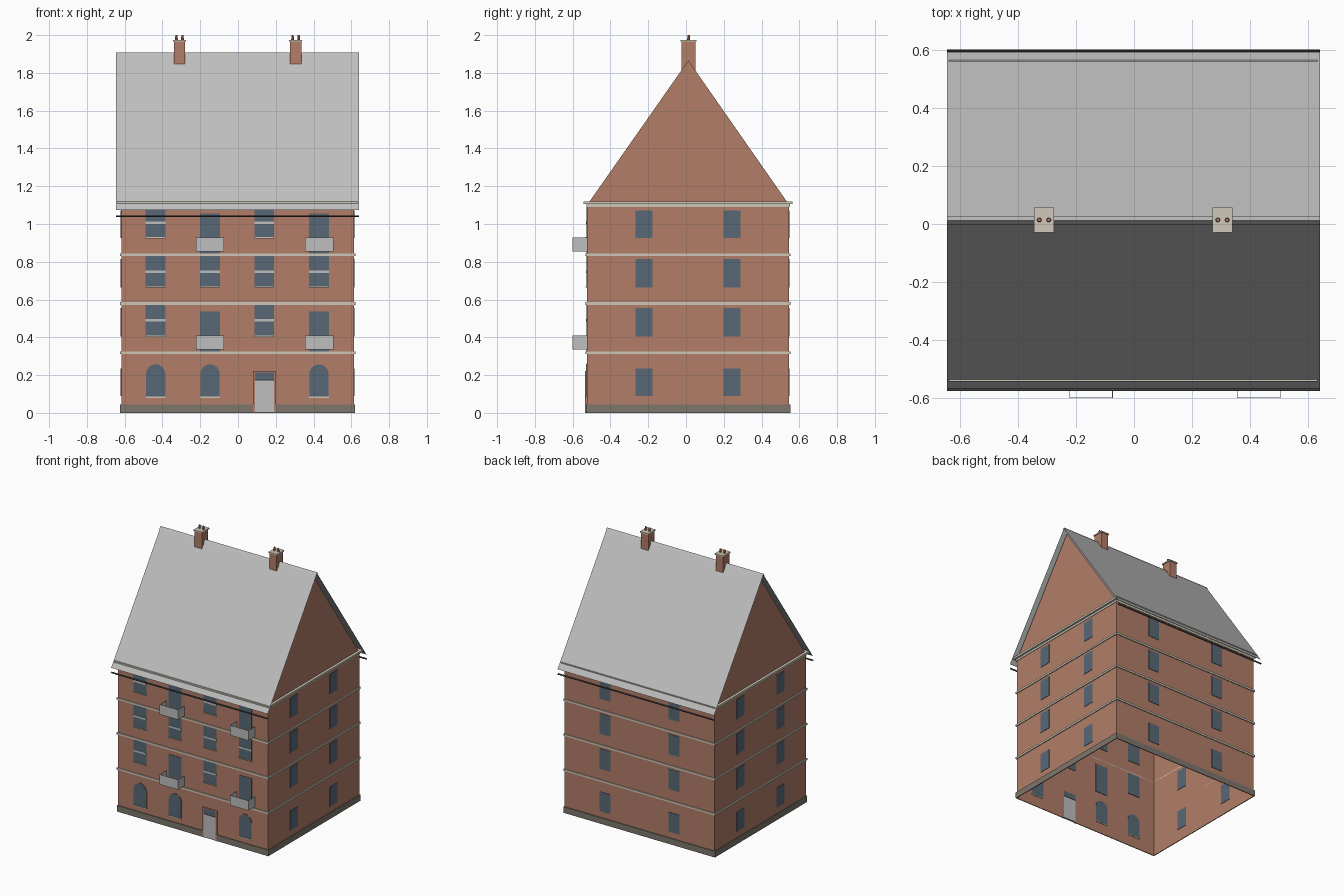
import bpy, bmesh, math
from mathutils import Matrix

if "Cube" in bpy.data.objects:
    bpy.data.objects.remove(bpy.data.objects["Cube"])

CX, CY = -0.002, 0.011          # centre of the walls
HX, HY = 0.616, 0.535           # half size of the walls
X0, X1, Y0, Y1 = CX - HX, CX + HX, CY - HY, CY + HY


def material(name, rgb):
    m = bpy.data.materials.new(name)
    m.diffuse_color = (*rgb, 1)
    m.use_nodes = True
    m.node_tree.nodes["Principled BSDF"].inputs["Base Color"].default_value = m.diffuse_color
    return m


BRICK = material("brick", (0.445, 0.205, 0.138))
SLATE = material("light grey", (0.52, 0.52, 0.52))
GLASS = material("blue grey glass", (0.098, 0.138, 0.181))
CREAM = material("cream stone", (0.62, 0.58, 0.48))
STONE = material("dark stone", (0.205, 0.181, 0.15))
DARK = material("dark metal", (0.04, 0.04, 0.04))


def finish(name, bm, mat, recalc=True):
    if recalc:
        bmesh.ops.recalc_face_normals(bm, faces=bm.faces)
    me = bpy.data.meshes.new(name)
    bm.to_mesh(me)
    bm.free()
    me.materials.append(mat)
    ob = bpy.data.objects.new(name, me)
    bpy.context.collection.objects.link(ob)
    return ob


def boxes(name, mat, items):
    """Boxes given as (x0, x1, y0, y1, z0, z1) joined in one object."""
    bm = bmesh.new()
    for a, b, c, d, e, f in items:
        mtx = Matrix.Translation(((a + b) / 2, (c + d) / 2, (e + f) / 2)) @ Matrix.Diagonal((b - a, d - c, f - e, 1))
        bmesh.ops.create_cube(bm, size=1, matrix=mtx)
    return finish(name, bm, mat)


def ring(name, mat, z0, z1, out, inner=0.0):
    """Band running round the four walls."""
    bm = bmesh.new()
    loops = []
    for grow, z in ((out, z0), (out, z1), (-inner, z1), (-inner, z0)):
        loops.append([bm.verts.new((CX + sx * (HX + grow), CY + sy * (HY + grow), z))
                      for sx, sy in ((-1, -1), (1, -1), (1, 1), (-1, 1))])
    for i in range(4):
        p, q = loops[i], loops[(i + 1) % 4]
        for k in range(4):
            n = (k + 1) % 4
            bm.faces.new((p[k], p[n], q[n], q[k]))
    return finish(name, bm, mat)


def sheet(name, mat, profile, x0, x1):
    """Open (y, z) profile stretched along x."""
    bm = bmesh.new()
    rows = [(bm.verts.new((x0, y, z)), bm.verts.new((x1, y, z))) for y, z in profile]
    for (a, b), (c, d) in zip(rows, rows[1:]):
        bm.faces.new((a, b, d, c))
    return finish(name, bm, mat, recalc=False)


def prism(name, mat, outline, y0, y1):
    """Closed (x, z) outline extruded along y."""
    bm = bmesh.new()
    face = bm.faces.new([bm.verts.new((x, y0, z)) for x, z in outline])
    ext = bmesh.ops.extrude_face_region(bm, geom=[face], use_keep_orig=True)
    bmesh.ops.translate(bm, vec=(0, y1 - y0, 0),
                        verts=[v for v in ext["geom"] if isinstance(v, bmesh.types.BMVert)])
    return finish(name, bm, mat)


# Walls: a sheet shell, open below
bm = bmesh.new()
corners = ((X0, Y0), (X1, Y0), (X1, Y1), (X0, Y1))
low = [bm.verts.new((x, y, 0)) for x, y in corners]
high = [bm.verts.new((x, y, 1.11)) for x, y in corners]
for k in range(4):
    n = (k + 1) % 4
    bm.faces.new((low[k], low[n], high[n], high[k]))
finish("walls", bm, BRICK, recalc=False)

# Gables
for side, x in (("left", X0), ("right", X1)):
    bm = bmesh.new()
    tri = [bm.verts.new((x, y, z)) for y, z in ((-0.517, 1.11), (0.54, 1.11), (0.0125, 1.866))]
    bm.faces.new(tri if side == "right" else tri[::-1])
    finish(side + "_gable", bm, BRICK, recalc=False)

# Plinth, floor bands and cornice
ring("plinth", STONE, 0, 0.045, 0.006)
for i, z in enumerate((0.311, 0.572, 0.831)):
    ring("floor_band_%d" % (i + 1), CREAM, z, z + 0.014, 0.007)
ring("cornice_lower", CREAM, 1.09, 1.106, 0.004)
ring("cornice_upper", CREAM, 1.105, 1.12, 0.019, 0.03)

# Roof, ridge cap and gutters
RX0, RX1 = -0.645, 0.641
sheet("roof", SLATE, ((-0.567, 1.075), (0.0125, 1.9), (0.592, 1.075)), RX0, RX1)
sheet("ridge_cap", SLATE, ((-0.001, 1.889), (0.0125, 1.907), (0.026, 1.889)), RX0, RX1)
for side, s in (("front", -1), ("back", 1)):
    sheet(side + "_gutter", DARK,
          [(0.0125 + s * d, z) for d, z in ((0.572, 1.044), (0.58, 1.036), (0.588, 1.044))], RX0, RX1)

# Chimneys with caps and pots
for side, x in (("left", -0.31), ("right", 0.305)):
    boxes(side + "_chimney", BRICK, [(x - 0.03, x + 0.03, -0.024, 0.05, 1.81, 1.966)])
    boxes(side + "_chimney_cap", CREAM, [(x - 0.035, x + 0.035, -0.029, 0.056, 1.966, 1.975)])
    bm = bmesh.new()
    for dx in (-0.016, 0.016):
        bmesh.ops.create_cone(bm, cap_ends=True, segments=10, radius1=0.008, radius2=0.006, depth=0.027,
                              matrix=Matrix.Translation((x + dx, 0.014, 1.9865)))
    finish(side + "_chimney_pots", bm, BRICK)

# Front windows, with transom bars and sills
T = 0.003
COLS = (-0.436, -0.148, 0.139, 0.429)
W = 0.0525
panes, bars, sills = [], [], []
for i, x in enumerate(COLS):
    for z0, z1, bar in ((0.41, 0.572, 0.49), (0.67, 0.838, 0.747), (0.93, 1.09, 1.007)):
        if i % 2 and z0 != 0.67:        # balcony doors
            z0, z1 = (0.318, 0.538) if z0 < 0.6 else (0.838, 1.056)
        else:
            bars.append((x - W, x + W, Y0 - 0.006, Y0, bar - 0.007, bar + 0.007))
            sills.append((x - W, x + W, Y0 - 0.008, Y0, z0 - 0.007, z0))
        panes.append((x - W, x + W, Y0 - T, Y0 + T, z0, z1))
boxes("front_windows", GLASS, panes)
boxes("window_bars", SLATE, bars)
boxes("window_sills", CREAM, sills)


# Arched ground floor windows
def arch(x, hw, z0, spring, top, n=12):
    pts = [(x - hw, z0), (x + hw, z0)]
    return pts + [(x + hw * math.cos(math.pi * k / n), spring + (top - spring) * math.sin(math.pi * k / n))
                  for k in range(n + 1)]


for i in (0, 1, 3):
    prism("arch_frame_%d" % i, BRICK, arch(COLS[i], 0.055, 0.083, 0.205, 0.262), Y0 - 0.003, Y0 - 0.0005)
    prism("arch_window_%d" % i, GLASS, arch(COLS[i], 0.051, 0.087, 0.205, 0.257), Y0 - 0.005, Y0 + T)
    boxes("arch_sill_%d" % i, CREAM, [(COLS[i] - 0.052, COLS[i] + 0.052, Y0 - 0.007, Y0 + 0.004, 0.08, 0.086)])

# Entrance door
x = 0.14
boxes("door_frame", BRICK, [(x - 0.06, x - 0.051, Y0 - 0.01, Y0, 0, 0.222),
                            (x + 0.051, x + 0.06, Y0 - 0.01, Y0, 0, 0.222),
                            (x - 0.051, x + 0.051, Y0 - 0.01, Y0, 0.215, 0.222)])
boxes("door", SLATE, [(x - 0.051, x + 0.051, Y0 - 0.008, Y0 + T, 0.004, 0.172)])
boxes("door_transom", GLASS, [(x - 0.051, x + 0.051, Y0 - 0.008, Y0 + T, 0.176, 0.215)])
boxes("door_rail", DARK, [(x - 0.051, x + 0.051, Y0 - 0.009, Y0, 0.172, 0.176)])

# Balcony railings
for name, bx in (("left", -0.148), ("right", 0.43)):
    for level, z in (("lower", 0.335), ("upper", 0.855)):
        a, b, t = bx - 0.075, bx + 0.075, 0.002
        boxes("%s_%s_balcony" % (level, name), SLATE, [
            (a, b, -0.6, -0.6 + t, z, z + 0.074),
            (a, a + t, -0.6 + t, Y0, z, z + 0.074),
            (b - t, b, -0.6 + t, Y0, z, z + 0.074)])

# Side and back windows
ROWS = ((0.09, 0.235), (0.405, 0.555), (0.665, 0.815), (0.925, 1.072))
H = 0.045
for side, wx in (("left", X0), ("right", X1)):
    boxes(side + "_windows", GLASS, [(wx - T, wx + T, y - H, y + H, a, b)
                                     for y in (-0.222, 0.244) for a, b in ROWS])
boxes("back_windows", GLASS, [(wx - H, wx + H, Y1 - T, Y1 + T, a, b)
                              for wx in (CX - 0.283, CX + 0.283) for a, b in ROWS])
